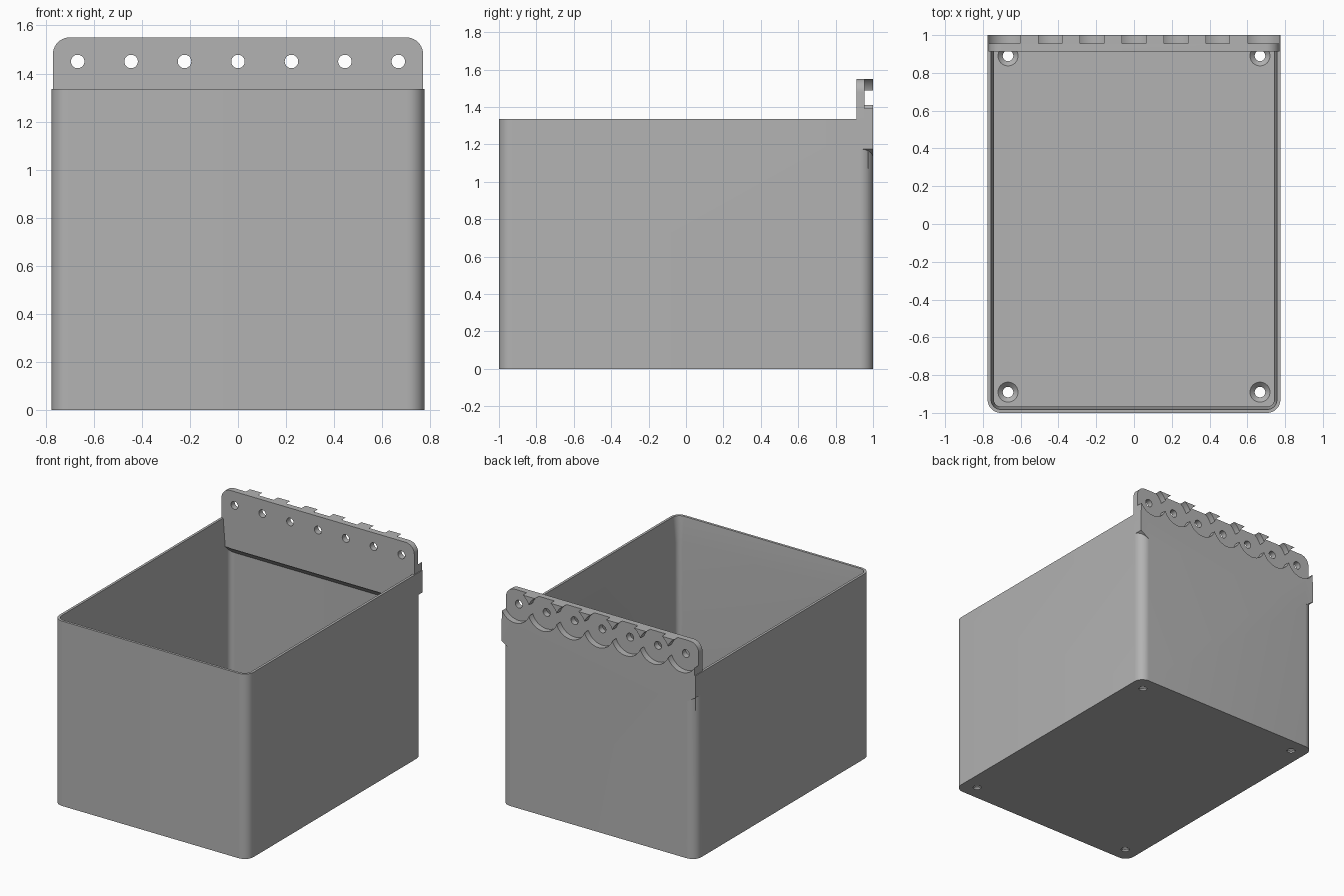
import bpy, bmesh
from math import sin, cos, pi
from mathutils import Matrix

default = bpy.data.objects.get("Cube")
if default:
    bpy.data.objects.remove(default, do_unlink=True)

GREY = (0.45, 0.45, 0.45, 1)
grey = bpy.data.materials.new("plain grey")
grey.use_nodes = True
grey.diffuse_color = GREY
grey.node_tree.nodes["Principled BSDF"].inputs["Base Color"].default_value = GREY

RIM, FLOOR, CORNER = 1.335, 0.04, 0.07
PLATE_FRONT, RECESS_Y, HOLE_Z = 0.912, 0.955, 1.45


def loft(name, rings, matrix=Matrix()):
    """Skin a stack of equal-length point rings and cap both ends."""
    bm = bmesh.new()
    loops = [[bm.verts.new(p) for p in ring] for ring in rings]
    for a, b in zip(loops, loops[1:]):
        for i in range(len(a)):
            j = (i + 1) % len(a)
            bm.faces.new((a[i], a[j], b[j], b[i]))
    bm.faces.new(loops[0][::-1])
    bm.faces.new(loops[-1])
    bm.transform(matrix)
    bmesh.ops.recalc_face_normals(bm, faces=bm.faces)
    mesh = bpy.data.meshes.new(name)
    bm.to_mesh(mesh)
    bm.free()
    mesh.materials.append(grey)
    obj = bpy.data.objects.new(name, mesh)
    bpy.context.collection.objects.link(obj)
    return obj


def arc(cx, cy, r, quarter, steps=10):
    return [(cx + r * cos((quarter + i / steps) * pi / 2),
             cy + r * sin((quarter + i / steps) * pi / 2)) for i in range(steps + 1)]


def rounded_rect(inset, z):
    r = CORNER - inset
    cx, cy = 0.775 - CORNER, 1 - CORNER
    signs = ((1, 1), (-1, 1), (-1, -1), (1, -1))
    return [(x, y, z) for q, (sx, sy) in enumerate(signs)
            for x, y in arc(sx * cx, sy * cy, r, q)]


def turned(name, profile, matrix, sides=48):
    """Solid of revolution from (radius, height) pairs."""
    return loft(name, [[(r * cos(2 * pi * i / sides), r * sin(2 * pi * i / sides), h)
                        for i in range(sides)] for r, h in profile], matrix)


def combine(target, tool, operation):
    mod = target.modifiers.new(operation.title(), "BOOLEAN")
    mod.operation, mod.solver, mod.object = operation, "EXACT", tool
    bpy.context.view_layer.objects.active = target
    bpy.ops.object.modifier_apply(modifier=mod.name)
    bpy.data.objects.remove(tool, do_unlink=True)


# Open box: outer wall, thin rim, slightly thicker inner wall, floor
box = loft("open_box", [rounded_rect(0, 0), rounded_rect(0, RIM), rounded_rect(0.018, RIM),
                        rounded_rect(0.033, 1.15), rounded_rect(0.033, FLOOR)])

# Hinge plate: rounded top, square shoulders with sloping undersides
half = [(0.705, 1.13), (0.775, 1.175), (0.775, RIM), (0.77, RIM)]
half += arc(0.70, 1.48, 0.07, 0)
outline = half + [(-x, z) for x, z in reversed(half)]
plate = loft("hinge_plate", [[(x, y, z) for x, z in outline] for y in (PLATE_FRONT, 1)])
combine(box, plate, "UNION")

# Sloping support under the plate, inside the box
support = [(PLATE_FRONT, 1.2), (0.975, 1.2), (0.975, 1.07), (PLATE_FRONT, 1.133)]
gusset = loft("plate_support", [[(x, y, z) for y, z in support] for x in (-0.76, 0.76)])
combine(box, gusset, "UNION")

# Seven hinge holes with overlapping round recesses at the back
for i in range(-3, 4):
    place = Matrix.Translation((i * 0.2223, 0, HOLE_Z)) @ Matrix.Rotation(-pi / 2, 4, "X")
    cutter = turned("hinge_cutter", [(0.028, 0.8), (0.028, RECESS_Y),
                                     (0.118, RECESS_Y), (0.118, 1.1)], place)
    combine(box, cutter, "DIFFERENCE")

# Four countersunk screw holes in the floor
for sx in (-1, 1):
    for sy in (-1, 1):
        cutter = turned("screw_cutter", [(0.028, -0.1), (0.028, 0.012), (0.053, FLOOR - 0.003),
                                         (0.053, FLOOR + 0.05)],
                        Matrix.Translation((sx * 0.667, sy * 0.89, 0)))
        combine(box, cutter, "DIFFERENCE")

# Smooth rounded corners, crisp edges
bpy.ops.object.select_all(action="DESELECT")
box.select_set(True)
bpy.context.view_layer.objects.active = box
bpy.ops.object.shade_smooth_by_angle(angle=pi / 6)
